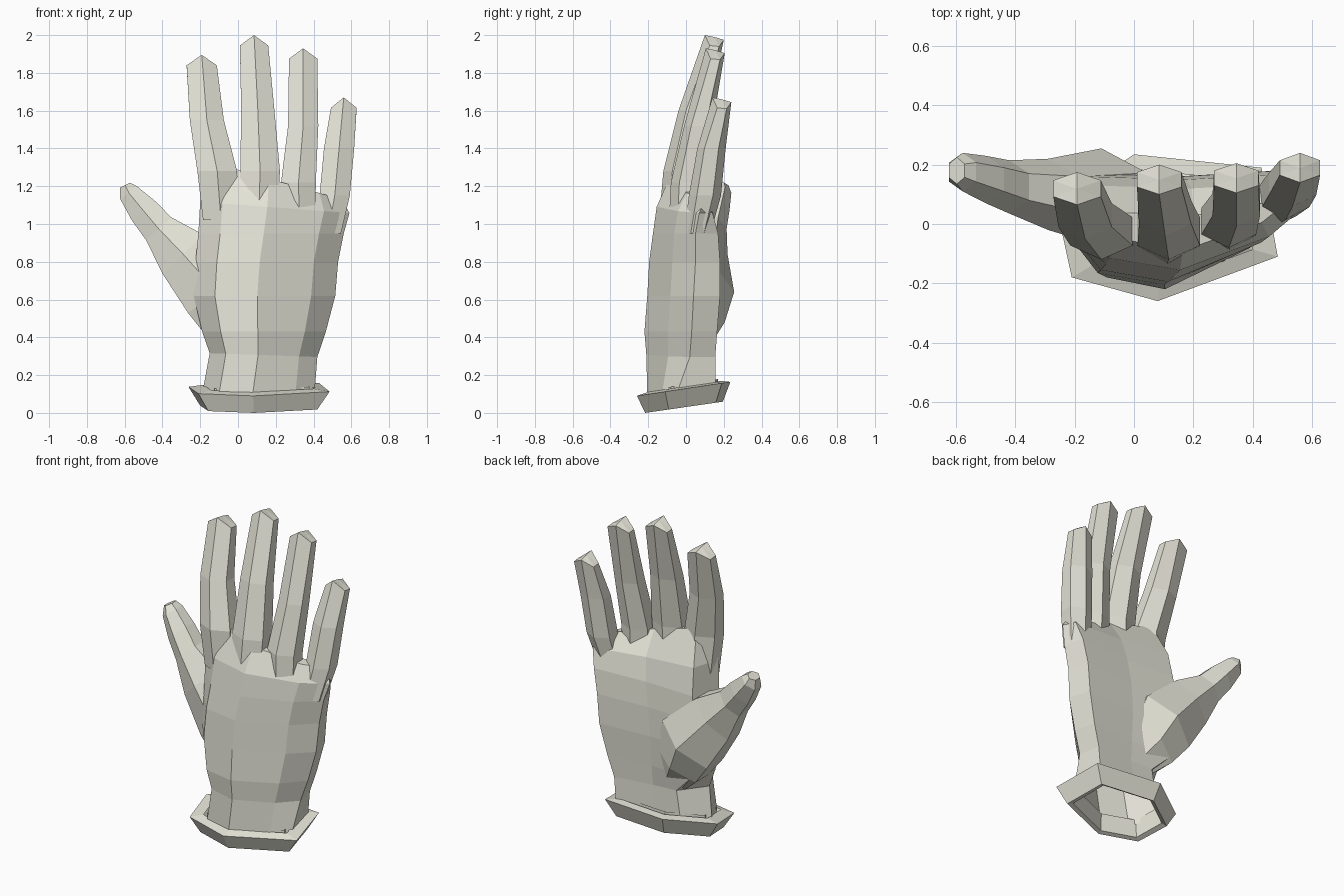
import bpy, bmesh, math
from mathutils import Vector

if "Cube" in bpy.data.objects:
    bpy.data.objects.remove(bpy.data.objects["Cube"])

ivory = bpy.data.materials.new("ivory")
ivory.diffuse_color = (.78, .77, .68, 1)
ivory.use_nodes = True
ivory.node_tree.nodes["Principled BSDF"].inputs["Base Color"].default_value = ivory.diffuse_color


def loft(name, rings, cap_end=True, apex=0):
    """Skin a list of equal-length point rings into a flat-shaded object."""
    bm = bmesh.new()
    rows = [[bm.verts.new(p) for p in r] for r in rings]
    n = len(rows[0])
    for a, b in zip(rows, rows[1:]):
        for i in range(n):
            j = (i + 1) % n
            bm.faces.new((a[i], a[j], b[j], b[i]))
    if cap_end:
        cap = bm.faces.new(rows[-1])
        if apex:
            tip = bmesh.ops.poke(bm, faces=[cap])["verts"][0]
            tip.co.z += apex
    bmesh.ops.recalc_face_normals(bm, faces=bm.faces)
    me = bpy.data.meshes.new(name)
    bm.to_mesh(me)
    bm.free()
    me.materials.append(ivory)
    ob = bpy.data.objects.new(name, me)
    bpy.context.collection.objects.link(ob)
    return ob


def lerp(a, b, t):
    return a + (b - a) * t


# Palm: arched 8-sided section, ridge on the back of the hand
def palm_ring(z, xl, xr, ypk, yl, yr, yb, tilt=0):
    wrist = z < .35
    fr = (0, .15, .45, .83, 1, .95, .5, .22 if wrist else .07)
    ys = (yl, ypk + .04, ypk, lerp(ypk, yr, .5), yr, yb, yb - .02, yb - (.025 if wrist else .01))
    return [(lerp(xl, xr, f), y, z - tilt * (f - .3)) for f, y in zip(fr, ys)]


loft("palm", [palm_ring(*r) for r in (
    (.10, -.19, .405, -.205, .01, -.05, .155),
    (.31, -.15, .42, -.21, -.02, .02, .155, .02),
    (.43, -.19, .465, -.22, -.02, .03, .165),
    (.62, -.235, .515, -.205, -.02, .04, .18),
    (.80, -.225, .53, -.195, -.02, .05, .18),
    (.95, -.21, .56, -.175, -.03, .05, .17),
    (1.10, -.20, .59, -.155, -.04, .07, .14, .06),
    (1.27, -.15, .55, -.09, -.03, .10, .05, .20))])


# Fingers: hexagonal tubes with a ridge facing forward and gabled tips
def finger(name, stations):
    gable = (.035, -.02, -.025, .01, -.025, -.02)
    rings = []
    for k, (x, y, z, rx, ry) in enumerate(stations):
        last = k == len(stations) - 1
        rings.append([(x + rx / .866 * math.sin(math.radians(60 * i)),
                       y - ry * math.cos(math.radians(60 * i)), z + gable[i] * last)
                      for i in range(6)])
    loft(name, rings, apex=.03)


finger("index_finger", [(-.09, -.02, 1.02, .095, .09), (-.11, -.025, 1.28, .105, .095),
                        (-.165, .03, 1.55, .09, .08), (-.192, .12, 1.86, .08, .055)])
finger("middle_finger", [(.11, -.04, 1.05, .10, .10), (.117, -.025, 1.28, .105, .095),
                         (.105, .04, 1.6, .088, .08), (.085, .15, 1.965, .075, .05)])
finger("ring_finger", [(.325, 0, 1.02, .085, .09), (.32, .01, 1.22, .092, .09),
                       (.345, .065, 1.52, .08, .075), (.345, .155, 1.895, .075, .05)])
finger("little_finger", [(.475, .06, .95, .07, .07), (.512, .10, 1.15, .08, .085),
                         (.535, .135, 1.4, .08, .075), (.56, .19, 1.635, .068, .05)])

# Thumb: hexagonal tube rising out of the palm pad
path = [(.05, .05, .36, .11, .08), (-.03, .075, .48, .155, .13), (-.11, .09, .64, .19, .165),
        (-.29, .10, .84, .15, .12), (-.42, .125, .975, .09, .09), (-.50, .15, 1.07, .08, .08),
        (-.578, .175, 1.165, .056, .065), (-.598, .18, 1.205, .03, .045)]
rings = []
for k, (x, y, z, ru, ry) in enumerate(path):
    a, b = path[max(k - 1, 0)], path[min(k + 1, len(path) - 1)]
    d = Vector((b[0] - a[0], 0, b[2] - a[2])).normalized()
    u = Vector((d.z, 0, -d.x))
    rings.append([Vector((x, y, z)) + u * ru / .866 * math.sin(t) - Vector((0, ry * math.cos(t), 0))
                  for t in (math.radians(60 * i) for i in range(6))])
loft("thumb", rings)

# Cuff: six-sided flared band, open underneath
rim = [(-.21, -.18), (.08, -.26), (.485, -.11), (.43, .19), (0, .235), (-.262, .06)]


def cuff_ring(s, z, slope):
    return [(.1 + (x - .1) * s, y * s, z + slope * (y + .26)) for x, y in rim]


loft("cuff", [cuff_ring(.78, .11, .12), cuff_ring(1, .09, .15), cuff_ring(.83, 0, .12),
              cuff_ring(.74, .01, .12), cuff_ring(.72, .12, .12)], cap_end=False)
